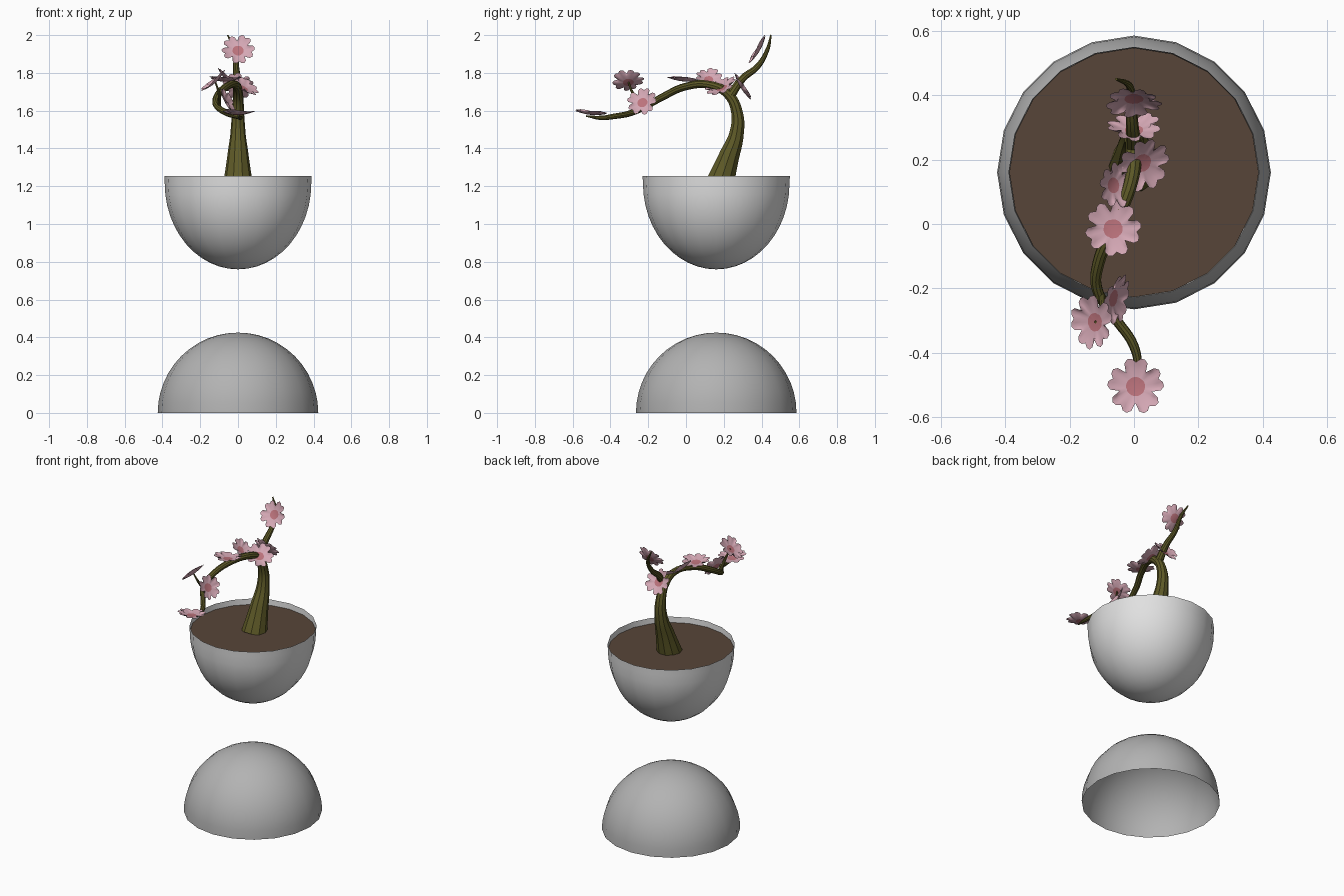
import bpy, bmesh, math
from mathutils import Vector

if "Cube" in bpy.data.objects:
    bpy.data.objects.remove(bpy.data.objects["Cube"], do_unlink=True)

CY = 0.16      # y centre of pot and base
SIDES = 20


def material(name, r, g, b):
    m = bpy.data.materials.new(name)
    m.use_nodes = True
    m.diffuse_color = (r, g, b, 1)
    bsdf = m.node_tree.nodes["Principled BSDF"]
    bsdf.inputs["Base Color"].default_value = (r, g, b, 1)
    bsdf.inputs["Roughness"].default_value = 0.8
    return m


base_grey = material("base grey", 0.45, 0.45, 0.45)
pot_white = material("pot white", 0.75, 0.75, 0.75)
soil_brown = material("soil brown", 0.095, 0.06, 0.04)
bark_olive = material("bark olive", 0.11, 0.1, 0.02)
petal_pink = material("petal pink", 0.66, 0.39, 0.46)
heart_rose = material("flower heart rose", 0.5, 0.17, 0.2)


def finish(name, bm, *mats):
    mesh = bpy.data.meshes.new(name)
    bm.to_mesh(mesh)
    bm.free()
    for m in mats:
        mesh.materials.append(m)
    for p in mesh.polygons:
        p.use_smooth = True
    ob = bpy.data.objects.new(name, mesh)
    bpy.context.collection.objects.link(ob)
    return ob


def lathe(name, profile, mat):
    """Revolve (radius, z) points, the last one lying on the axis."""
    bm = bmesh.new()
    rings = []
    for r, z in profile[:-1]:
        rings.append([bm.verts.new((r * math.sin(math.tau * i / SIDES),
                                    CY + r * math.cos(math.tau * i / SIDES), z))
                      for i in range(SIDES)])
    tip = bm.verts.new((0, CY, profile[-1][1]))
    for i in range(SIDES):
        j = (i + 1) % SIDES
        for a, b in zip(rings, rings[1:]):
            bm.faces.new((a[i], a[j], b[j], b[i]))
        bm.faces.new((rings[-1][i], rings[-1][j], tip))
    bmesh.ops.recalc_face_normals(bm, faces=bm.faces)
    # open shells must face away from their middle
    mid = Vector((0, CY, profile[0][1]))
    far = max(bm.faces, key=lambda f: (f.calc_center_median() - mid).length)
    if far.normal.dot(far.calc_center_median() - mid) < 0:
        bmesh.ops.reverse_faces(bm, faces=bm.faces)
    return finish(name, bm, mat)


def quarter(radius, z, height, steps=12):
    return [(radius * math.cos(t), z + height * math.sin(t))
            for t in (math.pi / 2 * i / steps for i in range(steps + 1))]


# Hollow base dome and the bowl floating above it
lathe("base_dome", quarter(0.425, 0, 0.425), base_grey)
lathe("pot", [(0.39, 1.255)] + quarter(0.388, 1.215, -0.455), pot_white)

# Soil disc
bm = bmesh.new()
bmesh.ops.create_circle(bm, cap_ends=True, segments=SIDES, radius=0.387)
bmesh.ops.translate(bm, verts=bm.verts, vec=(0, CY, 1.217))
soil = finish("soil", bm, soil_brown)
if soil.data.polygons[0].normal.z < 0:
    soil.data.flip_normals()


def branch(name, points):
    """Tapered tube through (x, y, z, radius) points."""
    cu = bpy.data.curves.new(name, 'CURVE')
    cu.dimensions = '3D'
    cu.bevel_depth = 1
    cu.bevel_resolution = 3
    cu.resolution_u = 6
    cu.use_fill_caps = True
    sp = cu.splines.new('BEZIER')
    sp.bezier_points.add(len(points) - 1)
    for p, (x, y, z, r) in zip(sp.bezier_points, points):
        p.co = (x, y, z)
        p.radius = r
        p.handle_left_type = p.handle_right_type = 'AUTO'
    cu.materials.append(bark_olive)
    ob = bpy.data.objects.new(name, cu)
    bpy.context.collection.objects.link(ob)
    bpy.ops.object.select_all(action='DESELECT')
    ob.select_set(True)
    bpy.context.view_layer.objects.active = ob
    bpy.ops.object.convert(target='MESH')
    bpy.ops.object.shade_smooth_by_angle()


# Trunk arching forward into the long drooping branch
branch("trunk", [
    (0, 0.175, 1.2, 0.08), (0, 0.225, 1.35, 0.058), (0, 0.268, 1.48, 0.04),
    (0, 0.27, 1.59, 0.032), (0, 0.225, 1.685, 0.027), (-0.01, 0.13, 1.735, 0.022),
    (-0.06, 0, 1.728, 0.02), (-0.11, -0.12, 1.675, 0.019), (-0.115, -0.2, 1.63, 0.017),
    (-0.06, -0.29, 1.588, 0.016), (0, -0.38, 1.57, 0.015), (0.012, -0.45, 1.562, 0.012),
    (0, -0.53, 1.572, 0.004)])
branch("upper_branch", [
    (0, 0.235, 1.68, 0.026), (-0.005, 0.3, 1.77, 0.02), (-0.01, 0.38, 1.835, 0.016),
    (-0.015, 0.43, 1.92, 0.011), (-0.055, 0.45, 2.0, 0.004)])
branch("side_twig", [
    (-0.1, -0.22, 1.62, 0.01), (-0.1, -0.28, 1.69, 0.008), (-0.12, -0.305, 1.752, 0.004)])

# Ragged outline of one petal, from notch to notch
PETAL = (0.6, 0.9, 1.0, 0.97, 0.85, 0.98, 1.0, 0.9)
RINGS = (0.16, 0.34, 0.6, 0.8, 1.0)


def flower(name, centre, normal, turn, size=0.088):
    """Shallow five-petalled cup with a darker heart."""
    bm = bmesh.new()
    n = 5 * len(PETAL)
    mid = bm.verts.new((0, 0, 0))
    rings = []
    for k in RINGS:
        ring = []
        for i in range(n):
            edge = PETAL[i % len(PETAL)]
            r = size * k * (1 + (edge - 1) * k * k)
            a = turn + math.tau * i / n
            lift = 0.018 * k * k * (1 + 0.35 * math.sin(2 * a + turn))
            ring.append(bm.verts.new((r * math.cos(a), r * math.sin(a), lift)))
        rings.append(ring)
    for i in range(n):
        j = (i + 1) % n
        bm.faces.new((mid, rings[0][i], rings[0][j])).material_index = 1
        for k, (a, b) in enumerate(zip(rings, rings[1:])):
            f = bm.faces.new((a[i], b[i], b[j], a[j]))
            f.material_index = 1 if k == 0 else 0
    ob = finish(name, bm, petal_pink, heart_rose)
    ob.location = centre
    ob.rotation_euler = Vector(normal).to_track_quat('Z', 'Y').to_euler()


flower("tip_flower", (0.005, -0.505, 1.578), (0, 0.1, 1), 0.3)
flower("low_side_flower", (-0.065, -0.23, 1.642), (0.85, -0.2, 0.45), 0.9, 0.08)
flower("twig_flower", (-0.12, -0.305, 1.748), (-0.65, -0.05, 0.75), 0.1, 0.085)
flower("arch_flower", (-0.065, -0.015, 1.755), (0, 0.1, 1), 1.1)
flower("arch_side_flower", (-0.065, 0.12, 1.765), (0.65, 0.05, 0.7), 0.5, 0.072)
flower("fork_flower", (0.025, 0.19, 1.718), (0.4, -0.35, 0.8), 0.2)
flower("back_flower", (0, 0.29, 1.72), (0, 0.8, 0.5), 0.7, 0.085)
flower("top_flower", (0, 0.39, 1.917), (0, -0.85, 0.5), 0.4, 0.088)
